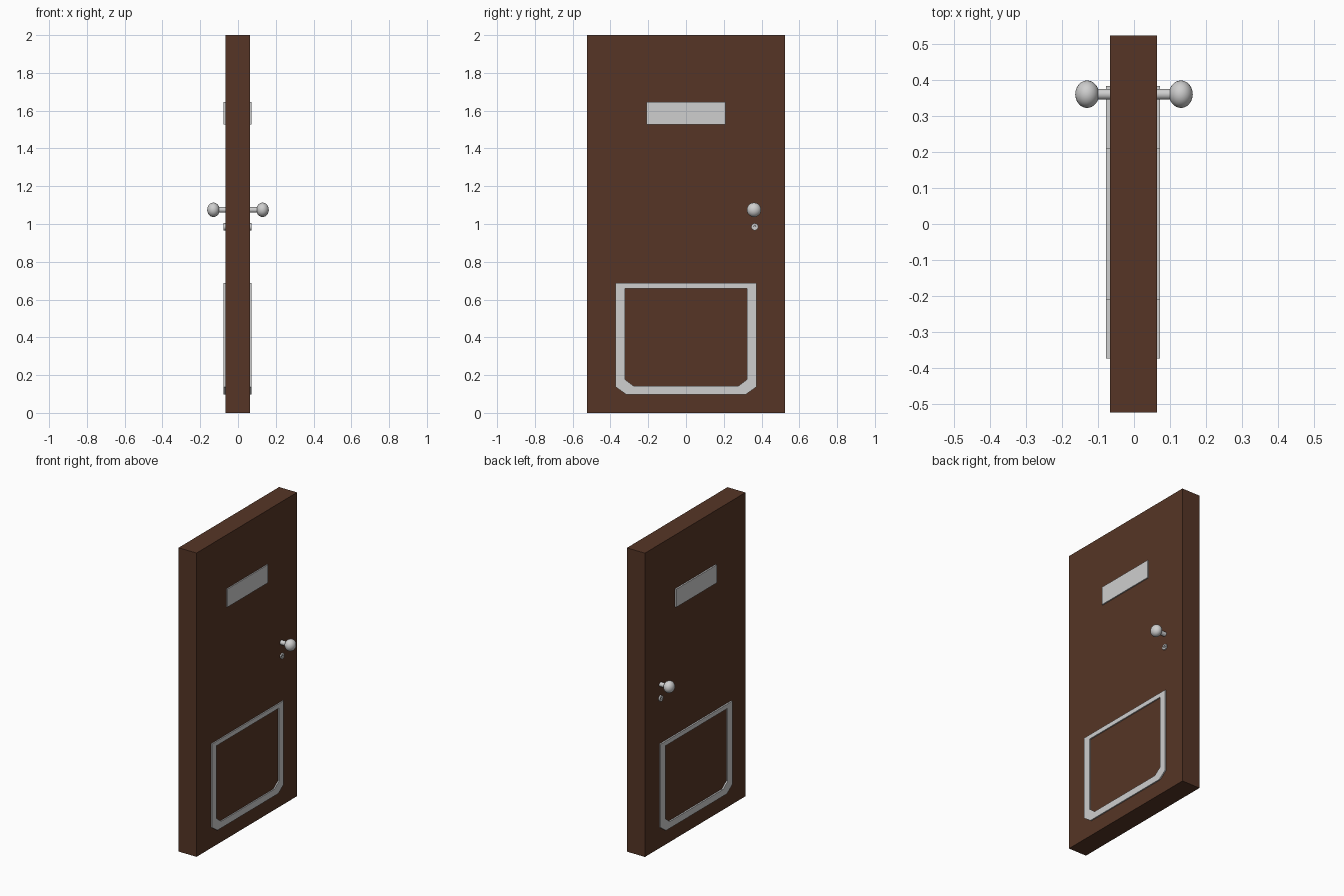
import bpy, bmesh, math
from mathutils import Matrix

if "Cube" in bpy.data.objects:
    bpy.data.objects.remove(bpy.data.objects["Cube"])


def material(name, rgb):
    m = bpy.data.materials.new(name)
    m.diffuse_color = (*rgb, 1)
    m.use_nodes = True
    m.node_tree.nodes["Principled BSDF"].inputs["Base Color"].default_value = m.diffuse_color
    return m


WOOD = material("dark_wood", (0.092, 0.036, 0.019))
METAL = material("pale_metal", (0.62, 0.62, 0.62))

X0, X1 = -0.067, 0.064      # door faces
P0, P1 = -0.077, 0.072      # outer faces of the raised trim


def finish(bm, name, mat, smooth=False):
    bmesh.ops.recalc_face_normals(bm, faces=bm.faces[:])
    me = bpy.data.meshes.new(name)
    bm.to_mesh(me)
    bm.free()
    me.materials.append(mat)
    ob = bpy.data.objects.new(name, me)
    bpy.context.collection.objects.link(ob)
    if smooth:
        bpy.ops.object.select_all(action='DESELECT')
        ob.select_set(True)
        bpy.context.view_layer.objects.active = ob
        bpy.ops.object.shade_smooth_by_angle(angle=math.radians(40))
    return ob


def box(name, mat, x, y, z):
    bm = bmesh.new()
    bmesh.ops.create_cube(bm, size=1)
    for v in bm.verts:
        v.co = [(a + b) / 2 + c * (b - a) for c, (a, b) in zip(v.co, (x, y, z))]
    return finish(bm, name, mat)


def ring(name, mat, outer, inner, xa, xb):
    """Closed band between two matching outlines in the YZ plane."""
    bm = bmesh.new()
    loops = [[bm.verts.new((x, y, z)) for y, z in o]
             for o, x in ((outer, xa), (outer, xb), (inner, xb), (inner, xa))]
    n = len(outer)
    for k in range(4):
        a, b = loops[k], loops[(k + 1) % 4]
        for i in range(n):
            j = (i + 1) % n
            bm.faces.new((a[i], a[j], b[j], b[i]))
    return finish(bm, name, mat)


def lathe(name, profile, y, z, seg=24):
    """Spin (x, radius) points about an axis along X."""
    bm = bmesh.new()
    vs = [bm.verts.new((x, r, 0)) for x, r in profile]
    es = [bm.edges.new(p) for p in zip(vs, vs[1:])]
    bmesh.ops.spin(bm, geom=vs + es, cent=(0, 0, 0), axis=(1, 0, 0),
                   angle=math.tau, steps=seg, use_duplicate=False)
    bmesh.ops.remove_doubles(bm, verts=bm.verts[:], dist=1e-5)
    bmesh.ops.translate(bm, verts=bm.verts[:], vec=(0, y, z))
    return finish(bm, name, METAL, True)


# Door slab
box("door_slab", WOOD, (X0, X1), (-0.523, 0.523), (0, 2))


def flap_outline(w, top, cut_z, bottom, cut_w):
    return [(-w, top), (-w, cut_z), (-cut_w, bottom),
            (cut_w, bottom), (w, cut_z), (w, top)]


outer = flap_outline(0.373, 0.687, 0.138, 0.098, 0.317)
inner = flap_outline(0.324, 0.658, 0.178, 0.142, 0.277)

for side, face, trim, s in (("left", X0, P0, -1), ("right", X1, P1, 1)):
    inside = face - s * 0.01
    # Mail plate and pet flap frame
    box("mail_plate_" + side, METAL, sorted((inside, trim)), (-0.21, 0.21), (1.527, 1.646))
    ring("flap_frame_" + side, METAL, outer, inner, inside, trim)

    # Stem and slightly flattened round knob
    lathe("knob_stem_" + side, [(inside, 0), (inside, 0.015), (s * 0.13, 0.015), (s * 0.13, 0)],
          0.36, 1.075, 16)
    bm = bmesh.new()
    bmesh.ops.create_uvsphere(bm, u_segments=32, v_segments=16, radius=0.038,
                              matrix=Matrix.Rotation(math.pi / 2, 4, 'Y'))
    for v in bm.verts:
        v.co.x = v.co.x * 0.033 / 0.038 + s * 0.13
        v.co.y += 0.36
        v.co.z += 1.075
    finish(bm, "knob_" + side, METAL, True)

    # Lock disc with a shallow dished centre
    lathe("lock_disc_" + side, [(inside, 0), (inside, 0.019), (trim, 0.019), (trim, 0.007),
                                (face + s * 0.003, 0.006), (face + s * 0.003, 0)],
          0.364, 0.985, 16)
